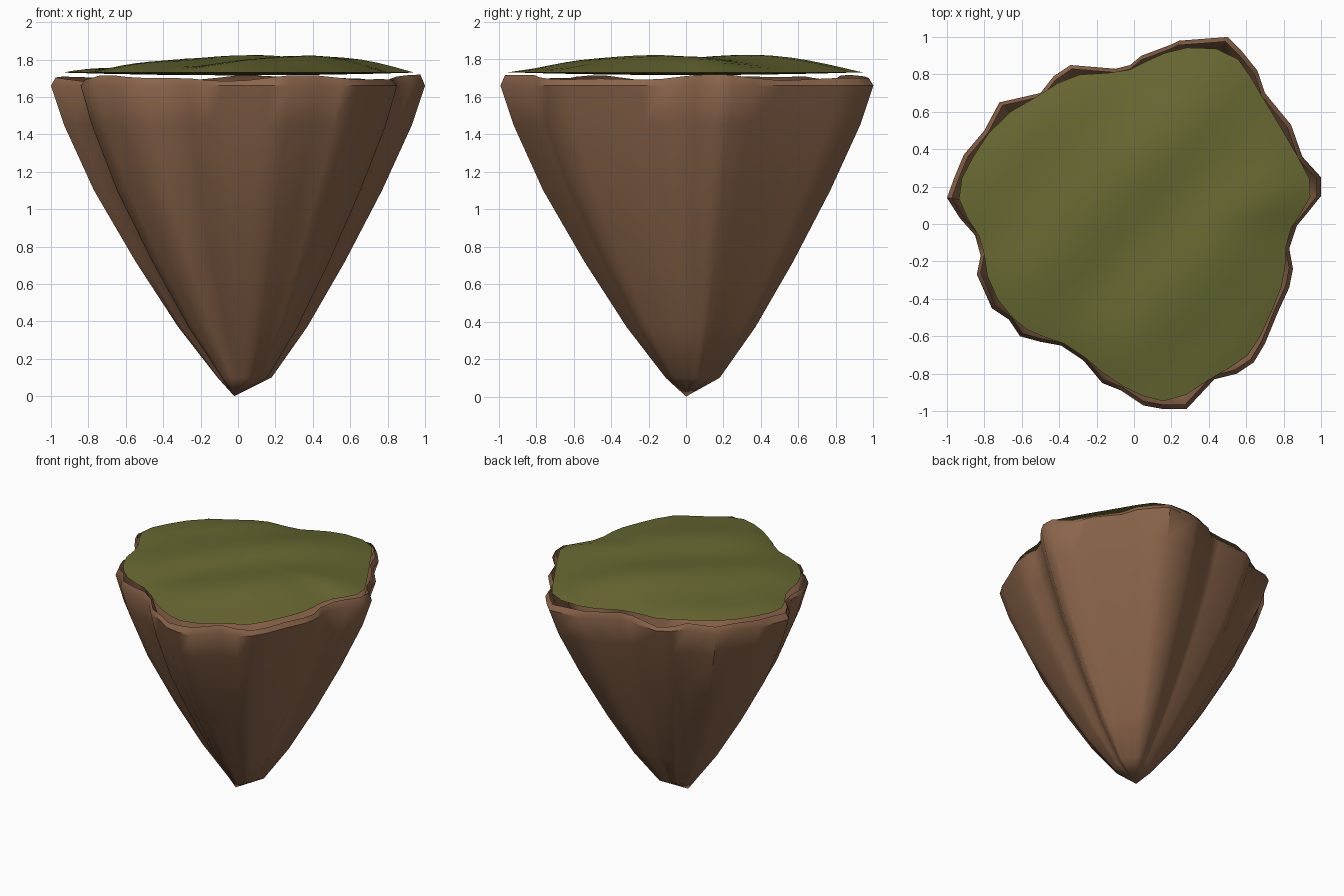
import bpy, math

if "Cube" in bpy.data.objects:
    bpy.data.objects.remove(bpy.data.objects["Cube"])

# Rim outline seen from above, counter-clockwise
RIM = [(1.0, .15), (1.0, .25), (.9, .36), (.84, .53), (.7, .7), (.66, .82), (.58, .92), (.5, 1.0),
       (.24, .98), (.2, .96), (.04, .9), (-.02, .85), (-.1, .83), (-.34, .85), (-.43, .79), (-.5, .7),
       (-.72, .65), (-.8, .5), (-.91, .37), (-.96, .25), (-1.0, .14), (-.93, .03), (-.85, -.06),
       (-.82, -.17), (-.84, -.27), (-.76, -.45), (-.67, -.51), (-.61, -.6), (-.5, -.63), (-.39, -.65),
       (-.27, -.73), (-.17, -.85), (-.07, -.89), (.05, -.97), (.16, -.99), (.28, -.99), (.43, -.83),
       (.55, -.8), (.64, -.74), (.7, -.64), (.77, -.47), (.83, -.34), (.85, -.24), (.83, -.13),
       (.87, -.01), (.92, .05)]
N = len(RIM)


def material(name, rgb):
    m = bpy.data.materials.new(name)
    m.diffuse_color = (*rgb, 1)
    m.use_nodes = True
    m.node_tree.nodes["Principled BSDF"].inputs["Base Color"].default_value = m.diffuse_color
    return m


def build(name, rings, start, end, mat, angle):
    """Skin a stack of rings; start and end are optional pole points."""
    verts = [p for r in rings for p in r]
    faces = []
    for k in range(len(rings) - 1):
        for i in range(N):
            j = (i + 1) % N
            faces.append((k * N + i, k * N + j, (k + 1) * N + j, (k + 1) * N + i))
    last = (len(rings) - 1) * N
    if start:
        verts.append(start)
        faces += [(len(verts) - 1, (i + 1) % N, i) for i in range(N)]
    if end:
        verts.append(end)
        faces += [(len(verts) - 1, last + i, last + (i + 1) % N) for i in range(N)]
    me = bpy.data.meshes.new(name)
    me.from_pydata(verts, [], faces)
    me.materials.append(mat)
    ob = bpy.data.objects.new(name, me)
    bpy.context.collection.objects.link(ob)
    bpy.ops.object.select_all(action='DESELECT')
    ob.select_set(True)
    bpy.context.view_layer.objects.active = ob
    bpy.ops.object.shade_smooth_by_angle(angle=math.radians(angle))
    return ob


# Rock: fluted cone with an open top and a slightly turned-in, wavy rim
def rim_z(x, y):
    a = math.atan2(y, x)
    return 1.7 + .012 * math.sin(5 * a + 1) + .008 * math.sin(9 * a)


PROFILE = [(.10, .145, .035), (.37, .345, .025), (.72, .56, .012), (1.1, .77, 0),
           (1.45, .93, 0), (1.66, 1.0, 0)]
rock_rings = [[(x * s + o, y * s + o, z) for x, y in RIM] for z, s, o in PROFILE]
rock_rings.append([(x * .975, y * .975, rim_z(x, y)) for x, y in RIM])
build("rock_base", rock_rings, (-.02, 0, 0), None, material("brown rock", (.26, .13, .07)), 45)


# Grass: thin wavy dome just above the rim
def grass_z(x, y, t):
    d = x - y
    wave = .014 * math.cos(7 * (d - .6)) + .008 * math.sin(4 * x + 3 * y)
    return 1.73 + (.075 + .02 * x) * (1 - t ** 3) + wave * (1 - t ** 4)


edge = []
for i in range(N):
    p, q, r = RIM[i - 1], RIM[i], RIM[(i + 1) % N]
    edge.append(tuple(.962 * (p[k] + 2 * q[k] + r[k]) / 4 for k in (0, 1)))

under = [[(x * t, y * t, 1.73 - .015 * (1 - t * t)) for x, y in edge] for t in (.4, .75)]
top = [[(x * t, y * t, grass_z(x * t, y * t, t)) for x, y in edge]
       for t in (1, .95, .88, .8, .7, .6, .5, .4, .3, .2, .1)]
build("grass_top", under + top, (0, 0, 1.715), (0, 0, grass_z(0, 0, 0)),
      material("olive grass", (.138, .138, .032)), 40)
